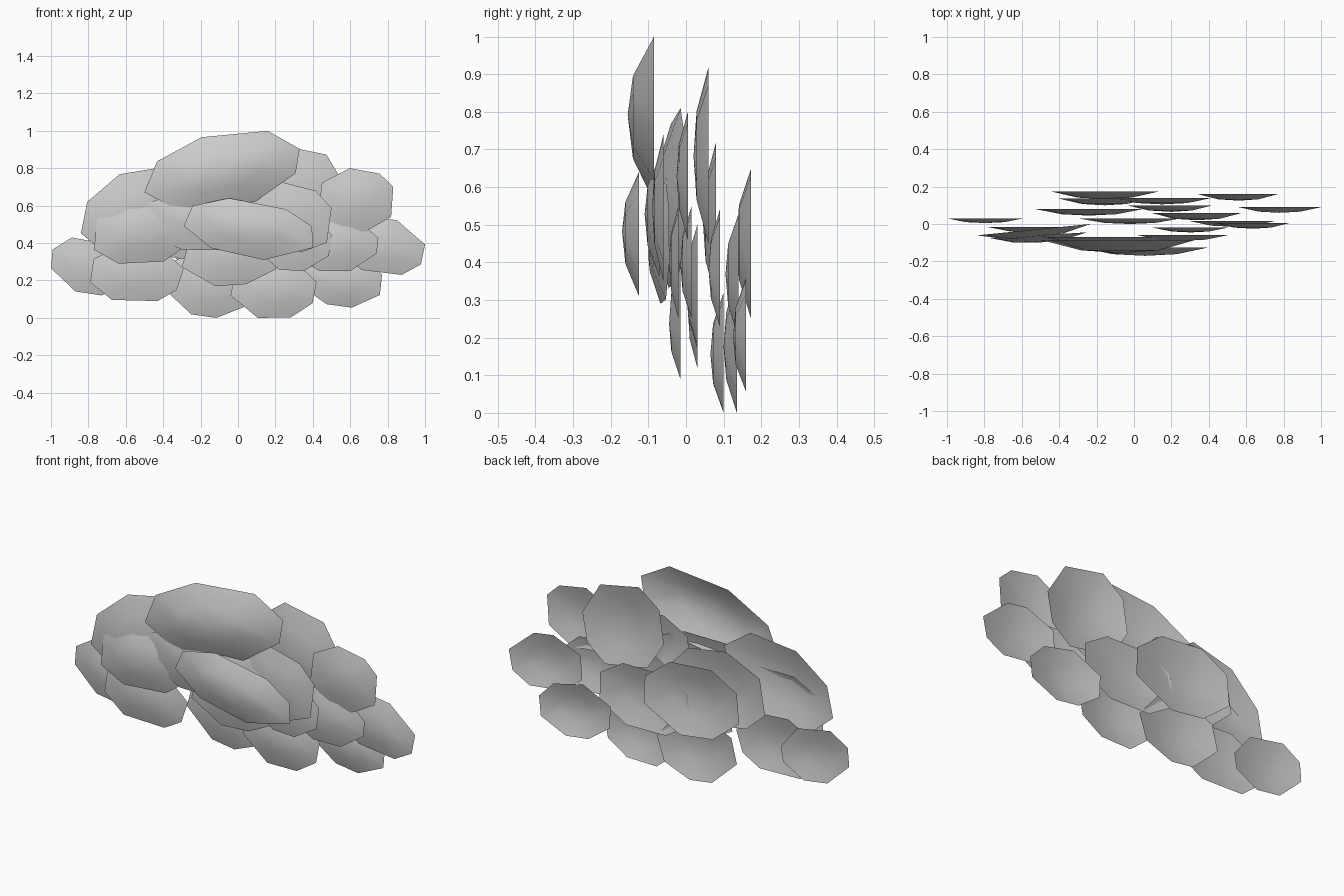
import bpy
import bmesh
import random
from math import sin, cos, tau

cube = bpy.data.objects.get("Cube")
if cube:
    bpy.data.objects.remove(cube, do_unlink=True)

grey = bpy.data.materials.new("soft_grey")
grey.use_nodes = True
colour = (0.6, 0.6, 0.6, 1)
grey.diffuse_color = colour
grey.node_tree.nodes["Principled BSDF"].inputs["Base Color"].default_value = colour
rng = random.Random(4)


def fit(values, low, high):
    """Stretch values to span exactly low..high."""
    a, b = min(values), max(values)
    return [low + (v - a) / (b - a) * (high - low) for v in values]


def puff(name, xs, zs, rim_y, depth, lean=0, slant=0, sides=8):
    """Shallow open bowl bulging to the front, with a leaning, uneven rim."""
    turns = [(i + rng.uniform(-0.2, 0.2)) / sides * tau + 0.3 for i in range(sides)]
    px = fit([cos(t) for t in turns], *xs)
    pz = fit([sin(t + lean) for t in turns], *zs)
    cx, cz = sum(px) / sides, sum(pz) / sides
    bm = bmesh.new()

    def ring(scale, push):
        return [bm.verts.new((cx + (x - cx) * scale, rim_y + slant * (x - cx) * scale - push,
                              cz + (z - cz) * scale)) for x, z in zip(px, pz)]

    rim, inner = ring(1, 0), ring(0.5, depth * 0.8)
    tip = bm.verts.new((cx, rim_y - depth, cz))
    for i in range(sides):
        j = (i + 1) % sides
        bm.faces.new((rim[i], rim[j], inner[j], inner[i]))
        bm.faces.new((inner[i], inner[j], tip))
    for face in bm.faces:
        face.smooth = True
    mesh = bpy.data.meshes.new(name)
    bm.to_mesh(mesh)
    bm.free()
    mesh.materials.append(grey)
    bpy.context.collection.objects.link(bpy.data.objects.new(name, mesh))


# Front layer
front = [
    ("top_puff", (-.5, .33), (.56, 1), -.085, .07, .35),
    ("front_puff", (-.29, .4), (.31, .64), -.125, .045, -.3),
    ("centre_puff", (-.54, .3), (.36, .68), -.07, .04, 0),
    ("centre_right_puff", (.02, .5), (.35, .74), -.06, .03, -.2),
    ("left_cheek_puff", (-.77, -.25), (.29, .62), -.06, .04, .1, .06),
]
# Middle layer
middle = [
    ("left_crown_puff", (-.84, -.23), (.33, .81), -.03, .045, .3, .1),
    ("lower_left_puff", (-.79, -.29), (.09, .4), -.015, .03, 0),
    ("inner_right_puff", (.1, .5), (.25, .55), -.02, .025, 0),
    ("upper_right_puff", (.43, .83), (.46, .8), .005, .03, 0),
    ("mid_right_puff", (.3, .75), (.25, .55), .015, .03, 0),
    ("far_left_puff", (-1, -.59), (.12, .43), .03, .025, -.2),
    ("inner_low_puff", (-.3, .25), (.17, .5), .03, .03, .15),
]
# Back layer
back = [
    ("right_crown_puff", (.09, .58), (.45, .92), .06, .04, -.1),
    ("back_left_puff", (-.53, .05), (.3, .72), .08, .035, 0),
    ("far_right_puff", (.56, 1), (.23, .54), .09, .03, -.15),
    ("base_centre_puff", (-.04, .42), (0, .32), .1, .035, 0),
    ("base_left_puff", (-.4, .08), (0, .36), .135, .035, -.1),
    ("rear_right_puff", (-.12, .42), (.2, .53), .14, .035, 0),
    ("base_right_puff", (.34, .77), (.055, .36), .16, .035, -.15),
    ("rear_puff", (-.44, .13), (.25, .65), .173, .04, -.1),
]
for layer in (front, middle, back):
    for spec in layer:
        puff(*spec)
